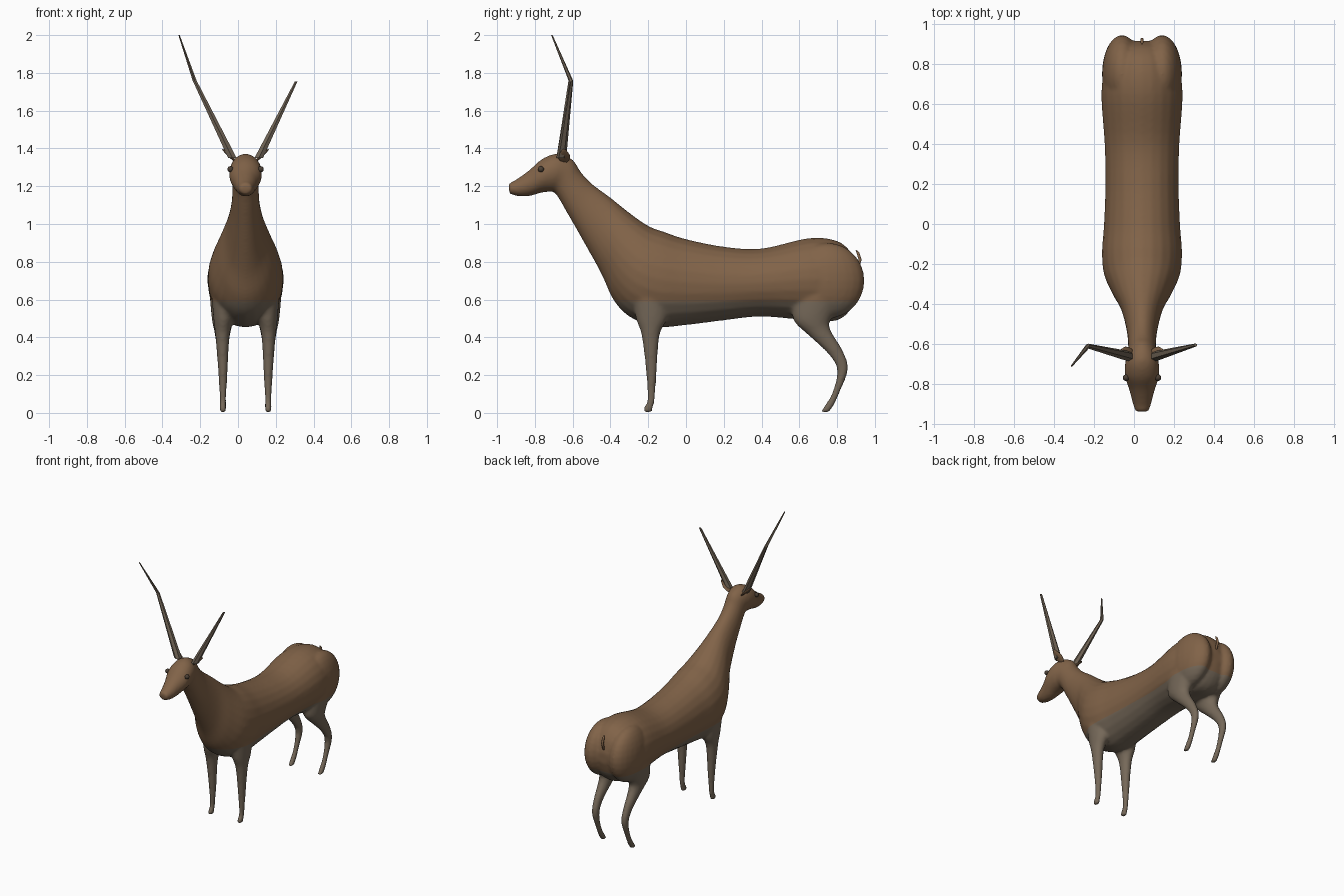
import bpy
import bmesh
from math import cos, sin, pi
from mathutils import Vector, Matrix

cube = bpy.data.objects.get("Cube")
if cube:
    bpy.data.objects.remove(cube, do_unlink=True)

MID = 0.04  # body centre line, the horns being uneven


def material(name, colour):
    mat = bpy.data.materials.new(name)
    mat.use_nodes = True
    rgba = (*colour, 1)
    mat.diffuse_color = rgba
    mat.node_tree.nodes["Principled BSDF"].inputs["Base Color"].default_value = rgba
    return mat


BROWN = material("brown coat", (0.22, 0.125, 0.065))
GREY = material("grey brown underside", (0.18, 0.14, 0.10))
HORN = material("horn", (0.16, 0.125, 0.09))
DARK = material("dark eye", (0.07, 0.05, 0.035))


def finish(name, bm, mats, smooth=True):
    bmesh.ops.recalc_face_normals(bm, faces=bm.faces)
    mesh = bpy.data.meshes.new(name)
    bm.to_mesh(mesh)
    bm.free()
    for mat in mats:
        mesh.materials.append(mat)
    for poly in mesh.polygons:
        poly.use_smooth = smooth
    obj = bpy.data.objects.new(name, mesh)
    bpy.context.collection.objects.link(obj)
    return obj


def spline(rows, steps):
    """Smooth rows of numbers with a Catmull-Rom curve."""
    pts = [Vector(r) for r in rows]
    out = []
    for i in range(len(pts) - 1):
        a, b, c, d = pts[max(i - 1, 0)], pts[i], pts[i + 1], pts[min(i + 2, len(pts) - 1)]
        for k in range(steps):
            t = k / steps
            out.append(b + (c - a) * (t / 2) + (a * 2 - b * 5 + c * 4 - d) * (t * t / 2)
                       + (b * 3 - a - c * 3 + d) * (t ** 3 / 2))
    return out + [pts[-1]]


def skin(bm, rings):
    n = len(rings[0])
    for r, s in zip(rings, rings[1:]):
        for i in range(n):
            j = (i + 1) % n
            bm.faces.new((r[i], r[j], s[j], s[i]))
    bm.faces.new(rings[0])
    bm.faces.new(rings[-1])


def loft(bm, rows, side=1, sides=24):
    """Ellipses between two outline points; row = y, z, y, z, half width, x."""
    rings = []
    for y1, z1, y2, z2, w, x in spline(rows, 5):
        mid = Vector((x * side + MID, (y1 + y2) / 2, (z1 + z2) / 2))
        up = Vector((0, (y1 - y2) / 2, (z1 - z2) / 2))
        ring = []
        for i in range(sides):
            a = 2 * pi * i / sides
            ring.append(bm.verts.new(mid + up * cos(a) + Vector((w * sin(a), 0, 0))))
        rings.append(ring)
    skin(bm, rings)


def ball(bm, centre, size):
    bmesh.ops.create_uvsphere(bm, u_segments=24, v_segments=14, radius=1,
                              matrix=Matrix.Translation(centre) @ Matrix.Diagonal((*size, 1)))


def tube(name, points, radii, mats, sides, smooth):
    """Tapered rod with level cuts through each point."""
    bm = bmesh.new()
    rings = []
    for p, r in zip(points, radii):
        rings.append([bm.verts.new(Vector(p) + Vector((r * cos(a), r * sin(a), 0)))
                      for a in (2 * pi * (i + 0.5) / sides for i in range(sides))])
    skin(bm, rings)
    return finish(name, bm, mats, smooth)


# Trunk, neck and head outline from rump to nose
trunk = [
    (.915, .74, .915, .66, .05, 0), (.88, .84, .88, .56, .13, 0),
    (.80, .91, .80, .49, .18, 0), (.65, .925, .65, .49, .203, 0),
    (.40, .87, .40, .51, .187, 0), (.20, .88, .20, .49, .183, 0),
    (0, .92, 0, .465, .19, 0), (-.12, .96, -.16, .455, .20, 0),
    (-.20, .99, -.30, .51, .19, 0), (-.30, 1.06, -.385, .60, .15, 0),
    (-.40, 1.14, -.45, .74, .105, 0), (-.50, 1.215, -.55, .92, .078, 0),
    (-.56, 1.28, -.63, 1.06, .07, 0), (-.60, 1.34, -.69, 1.16, .072, 0),
    (-.68, 1.372, -.72, 1.17, .085, 0), (-.76, 1.345, -.77, 1.165, .085, 0),
    (-.83, 1.285, -.82, 1.15, .065, 0), (-.90, 1.235, -.88, 1.146, .048, 0),
    (-.94, 1.215, -.935, 1.16, .034, 0)]
front_leg = [
    (-.29, .62, -.08, .62, .08, .10), (-.265, .50, -.10, .50, .055, .115),
    (-.235, .41, -.14, .41, .038, .122), (-.212, .22, -.155, .22, .025, .12),
    (-.205, .07, -.165, .07, .017, .12), (-.224, .03, -.175, .03, .018, .12),
    (-.224, .002, -.18, .002, .016, .12)]
hind_leg = [
    (.56, .60, .86, .64, .08, .11), (.57, .49, .77, .50, .058, .12),
    (.65, .41, .765, .44, .042, .122), (.755, .31, .83, .33, .028, .122),
    (.80, .225, .858, .23, .023, .12), (.775, .11, .81, .10, .018, .12),
    (.735, .04, .78, .035, .019, .12), (.71, .002, .755, .002, .017, .12)]

bm = bmesh.new()
loft(bm, trunk)
for side in (-1, 1):
    loft(bm, front_leg, side)
    loft(bm, hind_leg, side)
    ball(bm, (MID + side * .1, .75, .70), (.10, .195, .20))  # haunch
body = finish("body", bm, (BROWN, GREY))

# Fuse the parts, then soften the joins
remesh = body.modifiers.new("fuse", 'REMESH')
remesh.mode = 'VOXEL'
remesh.voxel_size = 0.01
soften = body.modifiers.new("soften", 'SMOOTH')
soften.factor = 0.5
soften.iterations = 6
fused = bpy.data.meshes.new_from_object(
    body.evaluated_get(bpy.context.evaluated_depsgraph_get()))
body.modifiers.clear()

# Grey underside below a level line
bm = bmesh.new()
bm.from_mesh(fused)
bmesh.ops.bisect_plane(bm, geom=bm.verts[:] + bm.edges[:] + bm.faces[:],
                       plane_co=(0, 0, 0.59), plane_no=(0, 0, 1))
for face in bm.faces:
    face.material_index = int(face.calc_center_median().z < 0.59)
    face.smooth = True
bm.to_mesh(body.data)
bm.free()

# Horns, the right one longer and kinked
tube("right_horn", [(-.03, -.66, 1.35), (-.23, -.61, 1.76), (-.312, -.71, 2.0)],
     (.026, .012, .004), [HORN], 6, False)
tube("left_horn", [(.11, -.66, 1.35), (.308, -.605, 1.755)],
     (.026, .008), [HORN], 6, False)

# Ears and eyes
for side, label in ((-1, "right"), (1, "left")):
    bm = bmesh.new()
    ball(bm, (0, 0, 0), (.055, .032, .008))
    for v in bm.verts:
        v.co.y *= 1 - 0.5 * max(v.co.x, 0) / .055
    bmesh.ops.rotate(bm, verts=bm.verts, matrix=Matrix.Rotation(-0.75, 3, 'Y'))
    bmesh.ops.translate(bm, verts=bm.verts, vec=(.073, -.645, 1.36))
    for v in bm.verts:
        v.co.x = MID + side * (v.co.x + .01)
    finish(label + "_ear", bm, [BROWN])
    bm = bmesh.new()
    ball(bm, (MID + side * .08, -.768, 1.29), (.016, .016, .016))
    finish(label + "_eye", bm, [DARK])

# Short tail standing at the back of the rump
tube("tail", [(MID, .905, .76), (MID, .922, .81), (MID, .91, .85), (MID, .90, .862)],
     (.008, .009, .008, .003), [BROWN], 8, True)
